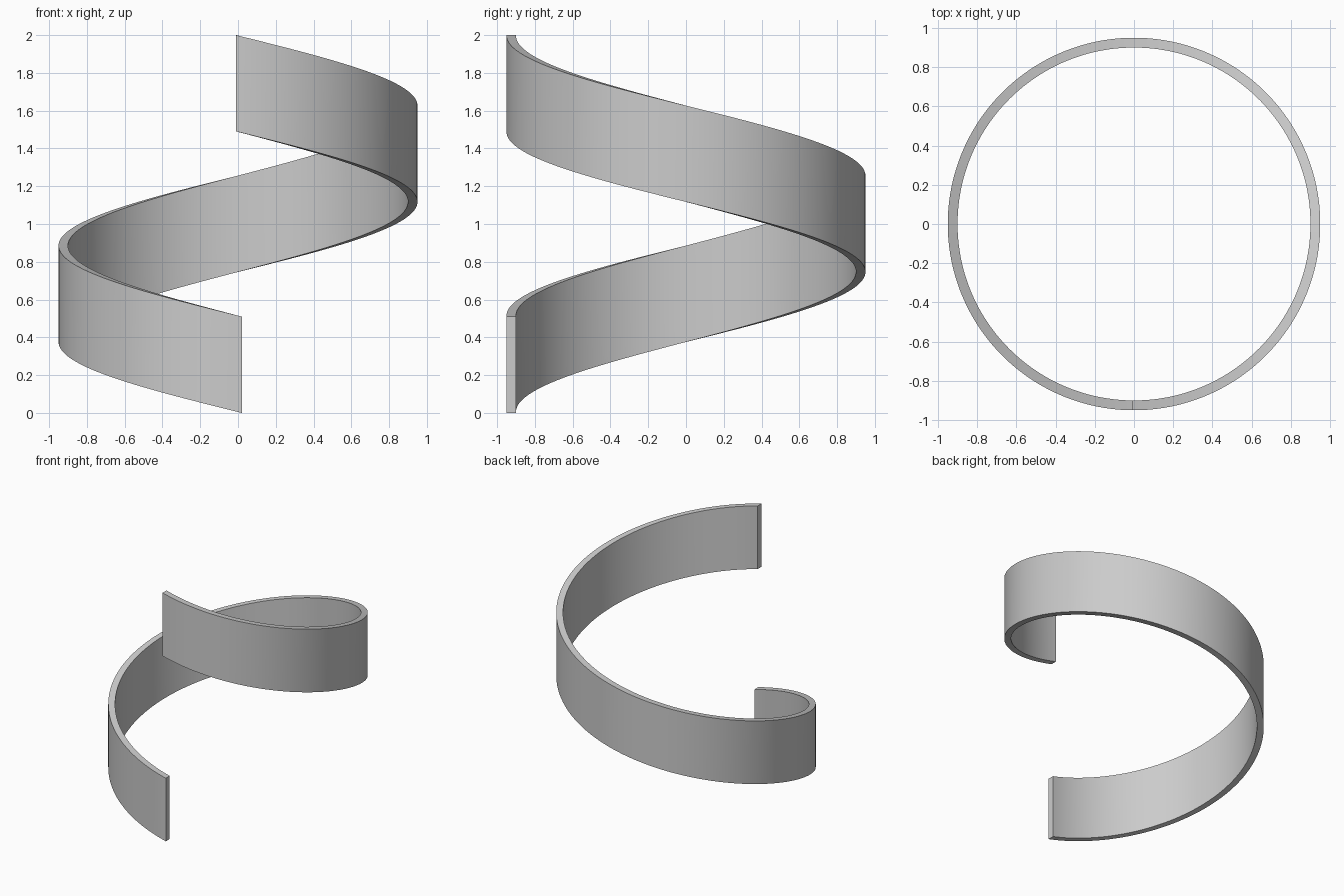
import bpy, bmesh
from math import sin, cos, radians

if "Cube" in bpy.data.objects:
    bpy.data.objects.remove(bpy.data.objects["Cube"])

R_IN, R_OUT = 0.90, 0.95      # band thickness
BAND, RISE = 0.51, 1.49       # band height and total climb
START, END = 91.2 - 180 , -90.6 - 360   # degrees, clockwise from above
STEPS = 180

bm = bmesh.new()

# Sweep a rectangular section along the helix
profile = [(R_IN, 0), (R_OUT, 0), (R_OUT, BAND), (R_IN, BAND)]
rings = []
for i in range(STEPS + 1):
    t = i / STEPS
    a = radians(START + (END - START) * t)
    rings.append([bm.verts.new((r * cos(a), r * sin(a), h + RISE * t))
                  for r, h in profile])
for p, q in zip(rings, rings[1:]):
    for k in range(4):
        n = (k + 1) % 4
        bm.faces.new((p[k], p[n], q[n], q[k]))

# End caps
bm.faces.new(rings[0])
bm.faces.new(rings[-1])
bmesh.ops.recalc_face_normals(bm, faces=bm.faces)

mesh = bpy.data.meshes.new("spiral_band")
bm.to_mesh(mesh)
bm.free()
band = bpy.data.objects.new("spiral_band", mesh)
bpy.context.collection.objects.link(band)

# Smooth walls, crisp rims
bpy.context.view_layer.objects.active = band
band.select_set(True)
bpy.ops.object.shade_smooth_by_angle(angle=radians(30))
